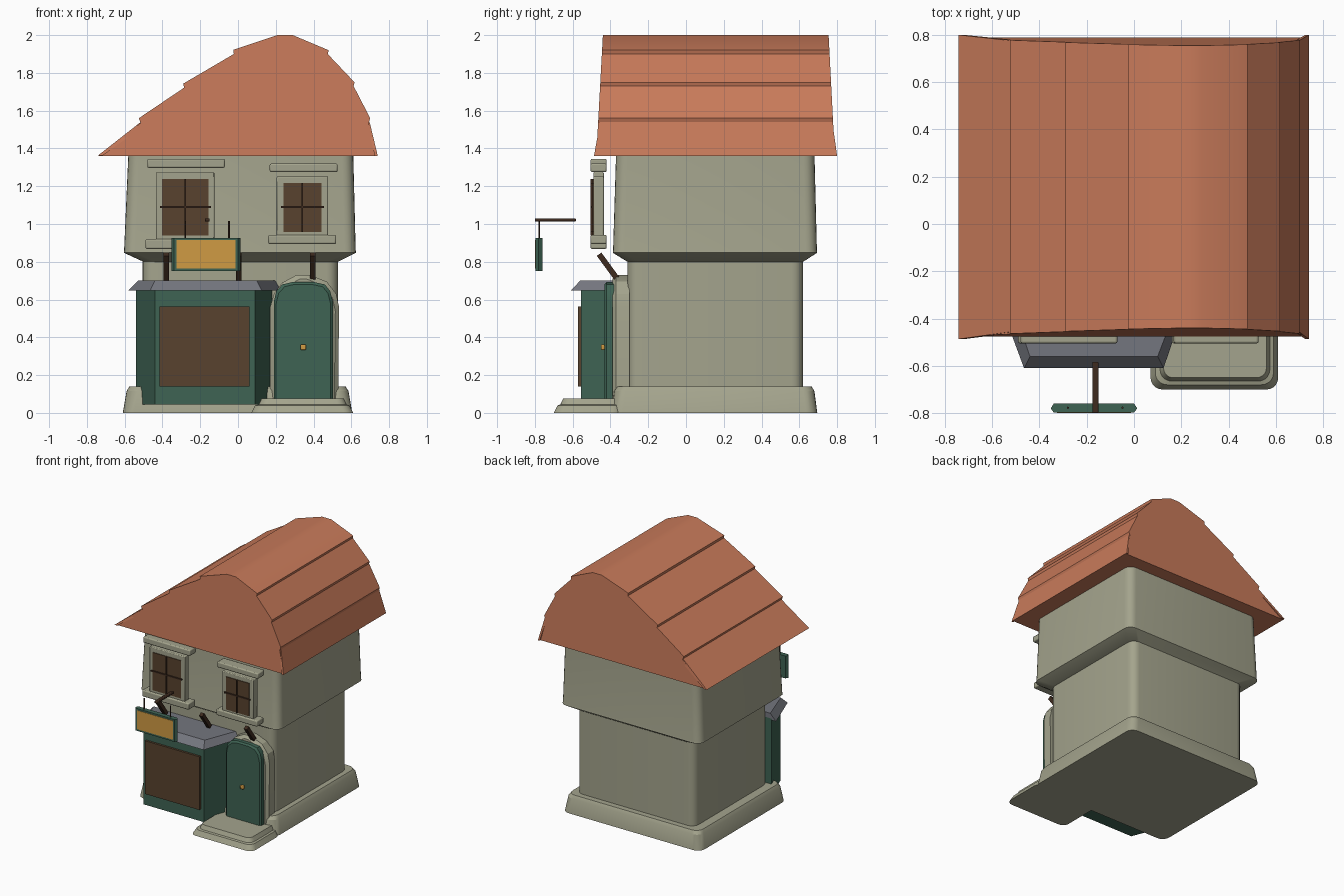
import bpy, bmesh, math
from mathutils import Vector

if "Cube" in bpy.data.objects:
    bpy.data.objects.remove(bpy.data.objects["Cube"])


def colour(name, r, g, b):
    m = bpy.data.materials.new(name)
    lin = [((c / 255 + 0.055) / 1.055) ** 2.4 for c in (r, g, b)]
    m.diffuse_color = (*lin, 1)
    m.use_nodes = True
    m.node_tree.nodes["Principled BSDF"].inputs["Base Color"].default_value = m.diffuse_color
    return m


ROOF = colour("terracotta", 200, 122, 90)
STONE = colour("stone", 164, 164, 141)
GREEN = colour("dark green", 62, 99, 83)
SLATE = colour("slate grey", 116, 118, 126)
GLASS = colour("brown glass", 88, 66, 46)
WOOD = colour("dark wood", 62, 43, 31)
GOLD = colour("gold", 208, 155, 68)


def loft(name, rings, mat):
    """Skin a stack of equal-length point rings and cap both ends."""
    bm = bmesh.new()
    rows = [[bm.verts.new(p) for p in ring] for ring in rings]
    n = len(rows[0])
    for a, b in zip(rows, rows[1:]):
        for i in range(n):
            j = (i + 1) % n
            bm.faces.new((a[i], a[j], b[j], b[i]))
    bm.faces.new(rows[0])
    bm.faces.new(rows[-1])
    bmesh.ops.recalc_face_normals(bm, faces=bm.faces)
    me = bpy.data.meshes.new(name)
    bm.to_mesh(me)
    bm.free()
    me.polygons.foreach_set("use_smooth", [True] * len(me.polygons))
    me.set_sharp_from_angle(angle=math.radians(25))
    me.materials.append(mat)
    ob = bpy.data.objects.new(name, me)
    bpy.context.collection.objects.link(ob)
    return ob


def box(name, x0, x1, y0, y1, z0, z1, mat, bevel=0):
    ring = [(x0, y0), (x1, y0), (x1, y1), (x0, y1)]
    ob = loft(name, [[(x, y, z) for x, y in ring] for z in (z0, z1)], mat)
    if bevel:
        mod = ob.modifiers.new("bevel", "BEVEL")
        mod.width = bevel
        mod.segments = 2
    return ob


def rounded(x0, x1, y0, y1, r, z, steps=5):
    """Horizontal rectangle with rounded corners."""
    pts = []
    for k, (cx, cy) in enumerate([(x1 - r, y1 - r), (x0 + r, y1 - r),
                                  (x0 + r, y0 + r), (x1 - r, y0 + r)]):
        for s in range(steps + 1):
            a = math.pi / 2 * (k + s / steps)
            pts.append((cx + r * math.cos(a), cy + r * math.sin(a), z))
    return pts


def extrude_y(name, profile, layers, mat):
    """Stack (y, inset) copies of an x-z profile, shrunk around its centre."""
    cx = sum(p[0] for p in profile) / len(profile)
    rings = []
    for y, inset in layers:
        rings.append([(x - math.copysign(inset, x - cx), y,
                       z - (inset if z > 0.4 else 0)) for x, z in profile])
    return loft(name, rings, mat)


def rod(name, a, b, radius, mat, sides=8):
    a, b = Vector(a), Vector(b)
    q = (b - a).to_track_quat('Z', 'Y')
    off = [q @ Vector((radius * math.cos(t), radius * math.sin(t), 0))
           for t in (math.tau * (i + 0.5) / sides for i in range(sides))]
    return loft(name, [[p + o for o in off] for p in (a, b)], mat)


# Walls
loft("plinth", [rounded(-0.61, 0.605, -0.395, 0.695, 0.06, 0),
                rounded(-0.59, 0.585, -0.38, 0.68, 0.06, 0.115),
                rounded(-0.575, 0.57, -0.365, 0.665, 0.06, 0.14)], STONE)
loft("ground_floor", [rounded(-0.505, 0.53, -0.31, 0.62, 0.06, z)
                      for z in (0.1, 0.82)], STONE)
loft("upper_floor", [rounded(-0.50, 0.53, -0.31, 0.62, 0.06, 0.80),
                     rounded(-0.605, 0.625, -0.388, 0.695, 0.06, 0.848),
                     rounded(-0.603, 0.623, -0.386, 0.693, 0.06, 0.862),
                     rounded(-0.58, 0.61, -0.37, 0.68, 0.06, 1.38)], STONE)

# Stepped asymmetric roof with slightly leaning gables
roof = [(-0.74, 1.36), (-0.515, 1.535), (-0.525, 1.56), (-0.285, 1.722),
        (-0.29, 1.743), (-0.022, 1.9), (-0.025, 1.922), (0.21, 2.0),
        (0.29, 2.0), (0.48, 1.92), (0.475, 1.9), (0.617, 1.75),
        (0.612, 1.73), (0.70, 1.56), (0.692, 1.535), (0.735, 1.36)]
lean = lambda z: (2 - z) / 0.64
loft("roof", [[(x, -0.44 - 0.035 * lean(z), z) for x, z in roof],
              [(x, 0.755 + 0.033 * lean(z), z) for x, z in roof]], ROOF)

# Flared eave panels
for side, xo, zo, xi, zi, dx in (("left", -0.742, 1.362, -0.515, 1.54, 0.025),
                                 ("right", 0.74, 1.36, 0.697, 1.54, -0.015)):
    panel = [(xo, zo), (xi, zi), (xi + dx, zi - 0.015), (xo + dx, zo)]
    loft(side + "_eave", [[(x, -0.455 - 0.032 * (1.54 - z) / 0.18, z) for x, z in panel],
                          [(x, 0.775 + 0.025 * (1.54 - z) / 0.18, z) for x, z in panel]], ROOF)

# Shop bay and its slate canopy
bay = [(-0.44, -0.555), (0.09, -0.555), (0.185, -0.30), (-0.54, -0.30)]
loft("shop_bay", [[(x, y, z) for x, y in bay] for z in (0.045, 0.66)], GREEN)
low = [(-0.465, -0.61), (0.125, -0.61), (0.23, -0.30), (-0.58, -0.30)]
top = [(-0.44, -0.56), (0.10, -0.56), (0.20, -0.30), (-0.53, -0.30)]
loft("bay_canopy", [[(x, y, z) for x, y in ring]
                    for ring, z in ((low, 0.648), (top, 0.70))], SLATE)
box("shop_window", -0.415, 0.062, -0.572, -0.55, 0.14, 0.562, GLASS)

# Door, arched surround, knob and doorstep
surround = [(0.17, 0.05), (0.17, 0.56), (0.19, 0.63), (0.235, 0.69), (0.31, 0.73),
            (0.38, 0.73), (0.47, 0.695), (0.52, 0.63), (0.535, 0.56), (0.53, 0.05)]
extrude_y("door_surround", surround, [(-0.30, 0), (-0.37, 0), (-0.39, 0.02)], STONE)
door = [(0.19, 0.07), (0.19, 0.59), (0.203, 0.645), (0.235, 0.68), (0.285, 0.692),
        (0.405, 0.692), (0.46, 0.68), (0.488, 0.645), (0.502, 0.59), (0.502, 0.07)]
extrude_y("door", door, [(-0.36, 0), (-0.42, 0), (-0.432, 0.012)], GREEN)
box("door_knob", 0.331, 0.36, -0.45, -0.43, 0.333, 0.362, GOLD, 0.006)
loft("doorstep", [rounded(0.07, 0.61, -0.70, -0.34, 0.05, 0),
                  rounded(0.09, 0.59, -0.68, -0.34, 0.05, 0.04),
                  rounded(0.11, 0.575, -0.665, -0.34, 0.05, 0.045),
                  rounded(0.125, 0.56, -0.65, -0.34, 0.04, 0.077)], STONE)

# Upper windows: surround, lintel, sill, pane and glazing bars
windows = [
    ("left", (-0.435, -0.125, 0.91, 1.275), (-0.48, -0.07, 1.297, 1.345),
     (-0.49, -0.08, 0.868, 0.92), (-0.402, -0.155, 0.938, 1.237)),
    ("right", (0.205, 0.477, 0.93, 1.252), (0.168, 0.527, 1.275, 1.32),
     (0.16, 0.52, 0.894, 0.942), (0.24, 0.442, 0.957, 1.217))]
for side, frame, lintel, sill, pane in windows:
    for part, (x0, x1, z0, z1), y0, y1, mat, bev in (
            ("frame", frame, -0.49, -0.435, STONE, 0.006),
            ("lintel", lintel, -0.505, -0.42, STONE, 0.008),
            ("sill", sill, -0.505, -0.42, STONE, 0.008),
            ("pane", pane, -0.496, -0.488, GLASS, 0)):
        box(f"{side}_window_{part}", x0, x1, y0, y1, z0, z1, mat, bev)
    x0, x1, z0, z1 = pane
    xm = (x0 + x1) / 2
    box(side + "_window_upright", xm - 0.004, xm + 0.004, -0.505, -0.494, z0, z1, WOOD)
    box(side + "_window_crossbar", x0 - 0.012, x1 + 0.012, -0.504, -0.494, 1.086, 1.096, WOOD)

# Slanted timber brackets below the overhang
for i, x in enumerate((-0.38, 0.003, 0.395)):
    rod(f"bracket_{i + 1}", (x, -0.46, 0.84), (x, -0.365, 0.71), 0.021, WOOD, 4)

# Hanging sign
outline = [(-0.352, -0.78), (-0.34, -0.797), (0.0, -0.797),
           (0.014, -0.78), (0.0, -0.76), (-0.34, -0.76)]
loft("sign_board", [[(x, y, z) for x, y in outline] for z in (0.75, 0.927)], GREEN)
box("sign_face", -0.325, -0.012, -0.80, -0.792, 0.765, 0.914, GOLD)
box("sign_arm", -0.176, -0.15, -0.80, -0.583, 1.012, 1.03, WOOD, 0.005)
for side, x in (("left", -0.28), ("right", -0.048)):
    rod(side + "_sign_hanger", (x, -0.777, 0.92), (x, -0.777, 1.015), 0.005, WOOD, 6)
